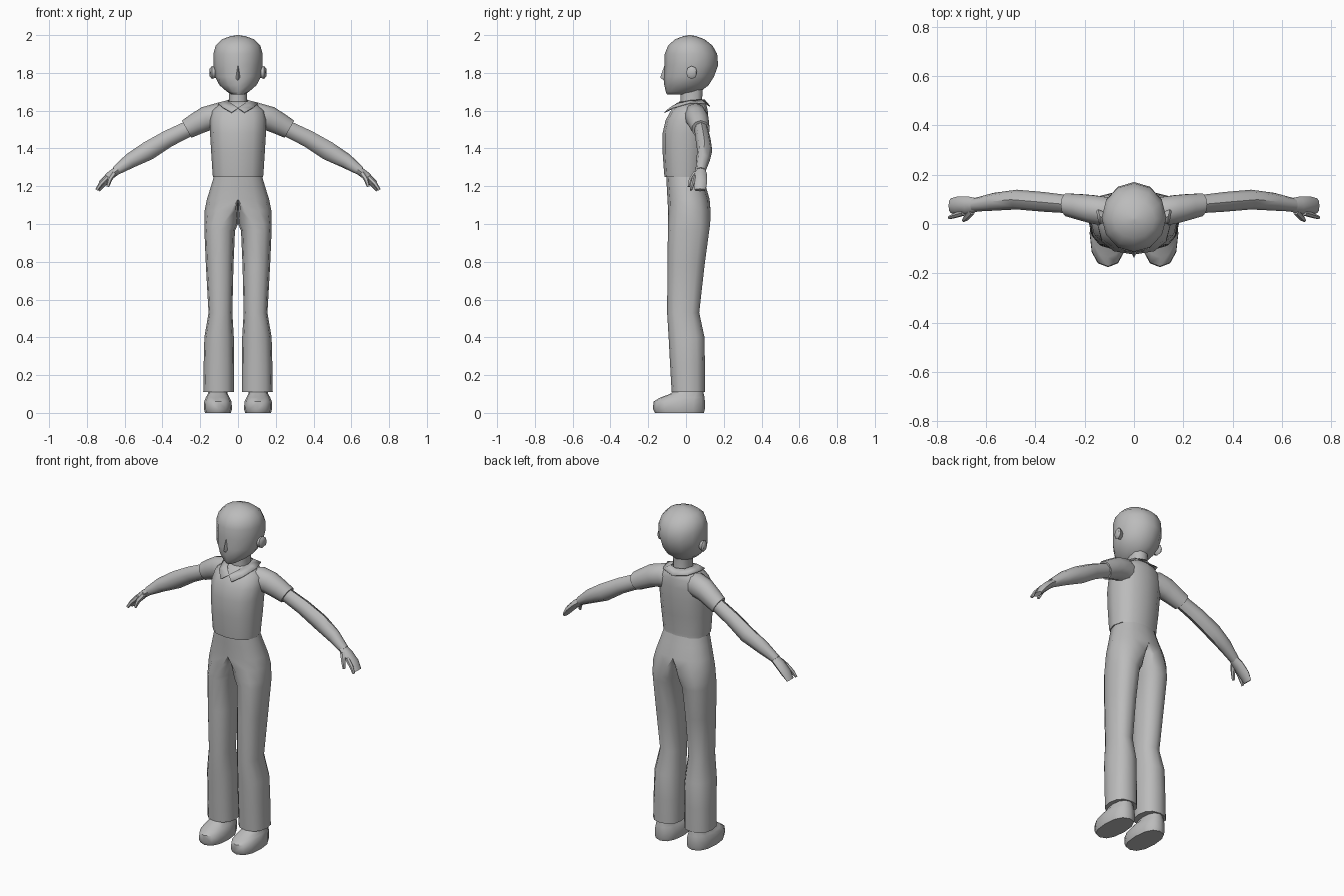
import bpy, bmesh, math
from mathutils import Vector

grey = bpy.data.materials.new("plain grey")
grey.diffuse_color = (0.5, 0.5, 0.5, 1)


def finish(name, rings, caps=True, mirror=False, closed=True, angle=50):
    """Bridge rings of points into a smooth shaded object."""
    bm = bmesh.new()
    rows = [[bm.verts.new(p) for p in r] for r in rings]
    n = len(rows[0])
    for a, b in zip(rows, rows[1:]):
        for i in range(n if closed else n - 1):
            j = (i + 1) % n
            bm.faces.new((a[i], a[j], b[j], b[i]))
    if caps:
        bm.faces.new(rows[0][::-1])
        bm.faces.new(rows[-1])
    if mirror:
        # drop the membrane lying on the centre plane
        inner = [f for f in bm.faces if all(abs(v.co.x) < 1e-4 for v in f.verts)]
        bmesh.ops.delete(bm, geom=inner, context='FACES')
    bmesh.ops.remove_doubles(bm, verts=bm.verts[:], dist=1e-5)
    bmesh.ops.recalc_face_normals(bm, faces=bm.faces[:])
    me = bpy.data.meshes.new(name)
    bm.to_mesh(me)
    bm.free()
    me.materials.append(grey)
    ob = bpy.data.objects.new(name, me)
    bpy.context.collection.objects.link(ob)
    bpy.context.view_layer.objects.active = ob
    ob.select_set(True)
    bpy.ops.object.shade_smooth_by_angle(angle=math.radians(angle))
    ob.select_set(False)
    if mirror:
        m = ob.modifiers.new("mirror", 'MIRROR')
        m.merge_threshold = 0.0005
    return ob


def level(z, xi, xc, xo, yf, yb, n=12, p=0.85):
    """Horizontal rounded ring: inner x, middle x, outer x, front y, back y."""
    pts = []
    for i in range(n):
        a = 2 * math.pi * i / n
        s, c = [math.copysign(abs(v) ** p, v) if abs(v) > 1e-6 else 0
                for v in (math.sin(a), math.cos(a))]
        x = xc + s * ((xo - xc) if s > 0 else (xc - xi))
        pts.append((x, (yf + yb) / 2 - c * (yb - yf) / 2, z))
    return pts


def centred(z, w, yf, yb, n=12, p=0.85):
    return level(z, -w, 0, w, yf, yb, n, p)


def limb(name, path, n=8):
    """Tube along a path of (x, y, z, half width in y, half thickness)."""
    rings = []
    for i, (x, y, z, ry, rn) in enumerate(path):
        a, b = path[max(i - 1, 0)], path[min(i + 1, len(path) - 1)]
        d = Vector((b[0] - a[0], 0, b[2] - a[2])).normalized()
        nrm = Vector((-d.z, 0, d.x))
        rings.append([Vector((x, y, z)) + nrm * rn * math.cos(t) + Vector((0, ry, 0)) * math.sin(t)
                      for t in (2 * math.pi * k / n for k in range(n))])
    return finish(name, rings, mirror=True)


# Head, neck
finish("head", [centred(*r, p=1) for r in (
    (1.685, .03, -.10, .03), (1.70, .058, -.107, .075), (1.735, .098, -.115, .12),
    (1.78, .122, -.118, .148), (1.84, .13, -.113, .17), (1.90, .131, -.113, .165),
    (1.945, .118, -.095, .14), (1.978, .085, -.058, .098), (1.994, .04, -.015, .055),
    (2.0, .005, .015, .025))])
finish("neck", [centred(*r) for r in ((1.60, .055, -.03, .095), (1.66, .048, -.03, .085),
                                      (1.73, .05, -.03, .09))])

# Nose wedge
finish("nose", [[(-.018, -.10, 1.765), (0, -.11, 1.755), (.018, -.10, 1.765), (0, -.09, 1.765)],
                [(-.016, -.105, 1.778), (0, -.137, 1.775), (.016, -.105, 1.778), (0, -.09, 1.778)],
                [(-.008, -.10, 1.84), (0, -.114, 1.84), (.008, -.10, 1.84), (0, -.09, 1.84)]])

# Ears, flaring outwards at the back
finish("ear", [[(x, .026 + dy + r * math.cos(a), 1.802 + 1.15 * r * math.sin(a))
                if math.cos(a) < .5 else
                (x + .006, .026 + dy + r * math.cos(a), 1.802 + 1.15 * r * math.sin(a))
                for a in (math.pi * k / 4 for k in range(8))]
               for x, dy, r in ((.112, 0, .022), (.138, .004, .03), (.146, .006, .022))], mirror=True)

# Shirt body, sleeves, collar
finish("shirt", [centred(*r) for r in (
    (1.25, .133, -.114, .092), (1.27, .135, -.116, .092), (1.38, .142, -.124, .108),
    (1.48, .148, -.124, .116), (1.55, .15, -.108, .118), (1.60, .14, -.08, .115),
    (1.63, .105, -.052, .108), (1.648, .06, -.035, .095))])
limb("sleeve", [(.05, .045, 1.565, .05, .06), (.11, .05, 1.57, .062, .07), (.17, .06, 1.557, .06, .065),
                (.225, .07, 1.528, .054, .058), (.272, .078, 1.502, .048, .052)], 10)
inner = [(0, -.088, 1.615), (.04, -.045, 1.642), (.055, .02, 1.655), (.045, .08, 1.66), (0, .098, 1.66)]
outer = [(.035, -.115, 1.592), (.08, -.066, 1.618), (.108, .02, 1.642), (.08, .105, 1.64), (0, .128, 1.625)]
collar = finish("collar", [inner, outer], caps=False, mirror=True, closed=False)
collar.modifiers.new("thickness", 'SOLIDIFY').thickness = .005

# Trousers: joined hips that split into two flared legs
finish("trousers", [level(*r) for r in (
    (1.27, 0, 0, .122, -.105, .088), (1.20, 0, 0, .143, -.102, .105), (1.13, 0, 0, .165, -.098, .125),
    (1.07, 0, .035, .177, -.095, .13), (1.00, 0, .08, .178, -.096, .128),
    (.965, .016, .095, .178, -.096, .123), (.78, .024, .098, .17, -.098, .098),
    (.53, .03, .095, .156, -.10, .07), (.40, .022, .1, .178, -.092, .098),
    (.25, .02, .102, .182, -.084, .1), (.11, .02, .102, .184, -.076, .1))], mirror=True)

# Arms, hands, fingers
limb("arm", [(.24, .078, 1.515, .036, .042), (.37, .09, 1.452, .04, .045), (.475, .099, 1.388, .04, .05),
             (.57, .09, 1.335, .036, .04), (.65, .077, 1.28, .027, .024)])
limb("hand", [(.635, .077, 1.288, .027, .022), (.675, .076, 1.258, .036, .022),
              (.715, .076, 1.218, .036, .021), (.742, .074, 1.18, .03, .012)])
limb("index_finger", [(.69, .045, 1.25, .012, .015), (.727, .034, 1.212, .011, .012),
                      (.748, .026, 1.18, .007, .008)], 6)
limb("thumb", [(.655, .055, 1.272, .018, .016), (.678, .028, 1.238, .014, .013),
               (.69, .016, 1.198, .008, .008)], 6)

# Shoes
finish("shoe", [level(*r) for r in (
    (0, .038, .105, .175, -.165, .095), (.02, .032, .105, .18, -.175, .1),
    (.06, .034, .105, .179, -.172, .1), (.082, .045, .105, .17, -.135, .098),
    (.1, .055, .105, .16, -.085, .094), (.13, .06, .105, .155, -.05, .09))], mirror=True)
